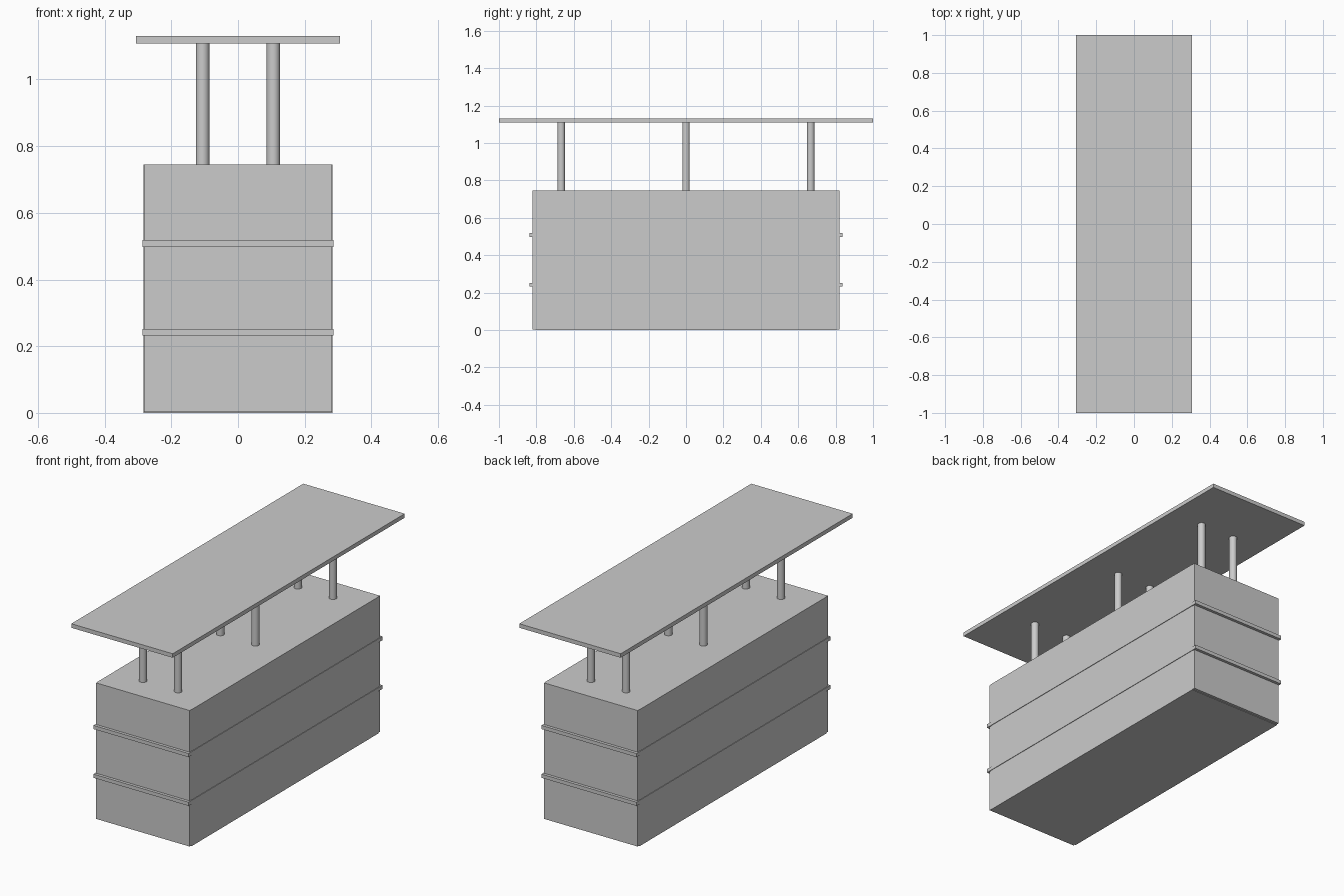
import bpy

default = bpy.data.objects.get("Cube")
if default:
    bpy.data.objects.remove(default, do_unlink=True)

# Single grey finish
grey = bpy.data.materials.new("light_grey")
grey.use_nodes = True
COLOUR = (0.6, 0.6, 0.6, 1)
grey.diffuse_color = COLOUR
grey.node_tree.nodes["Principled BSDF"].inputs["Base Color"].default_value = COLOUR


def box(name, half_x, y0, y1, z0, z1):
    """Box centred on x, spanning the given y and z ranges."""
    bpy.ops.mesh.primitive_cube_add(size=1, location=(0, (y0 + y1) / 2, (z0 + z1) / 2))
    ob = bpy.context.object
    ob.name = name
    ob.scale = (2 * half_x, y1 - y0, z1 - z0)
    bpy.ops.object.transform_apply(location=False, rotation=False, scale=True)
    ob.data.materials.append(grey)
    return ob


def post(name, x, y, z0, z1, radius=0.02):
    """Round upright between two heights."""
    bpy.ops.mesh.primitive_cylinder_add(vertices=32, radius=radius, depth=z1 - z0,
                                        location=(x, y, (z0 + z1) / 2))
    ob = bpy.context.object
    ob.name = name
    ob.data.materials.append(grey)
    bpy.ops.object.shade_smooth_by_angle()


BODY_TOP, SHELF_BOTTOM, SHELF_TOP = 0.745, 1.108, 1.13

# Cabinet body with thin end panels
box("cabinet_body", 0.284, -0.805, 0.805, 0, BODY_TOP)
box("front_end_panel", 0.282, -0.82, -0.805, 0.003, BODY_TOP)
box("back_end_panel", 0.282, 0.805, 0.82, 0.003, BODY_TOP)

# Trim bands wrapping the cabinet
for name, z in (("lower_band", 0.242), ("upper_band", 0.508)):
    box(name, 0.287, -0.836, 0.836, z - 0.01, z + 0.01)

# Two rows of three posts carrying the raised top
for side, x in (("right", -0.106), ("left", 0.106)):
    for place, y in (("front", -0.667), ("middle", 0), ("back", 0.667)):
        post(f"{place}_{side}_post", x, y, BODY_TOP, SHELF_BOTTOM)

box("raised_top", 0.306, -1, 1, SHELF_BOTTOM, SHELF_TOP)
